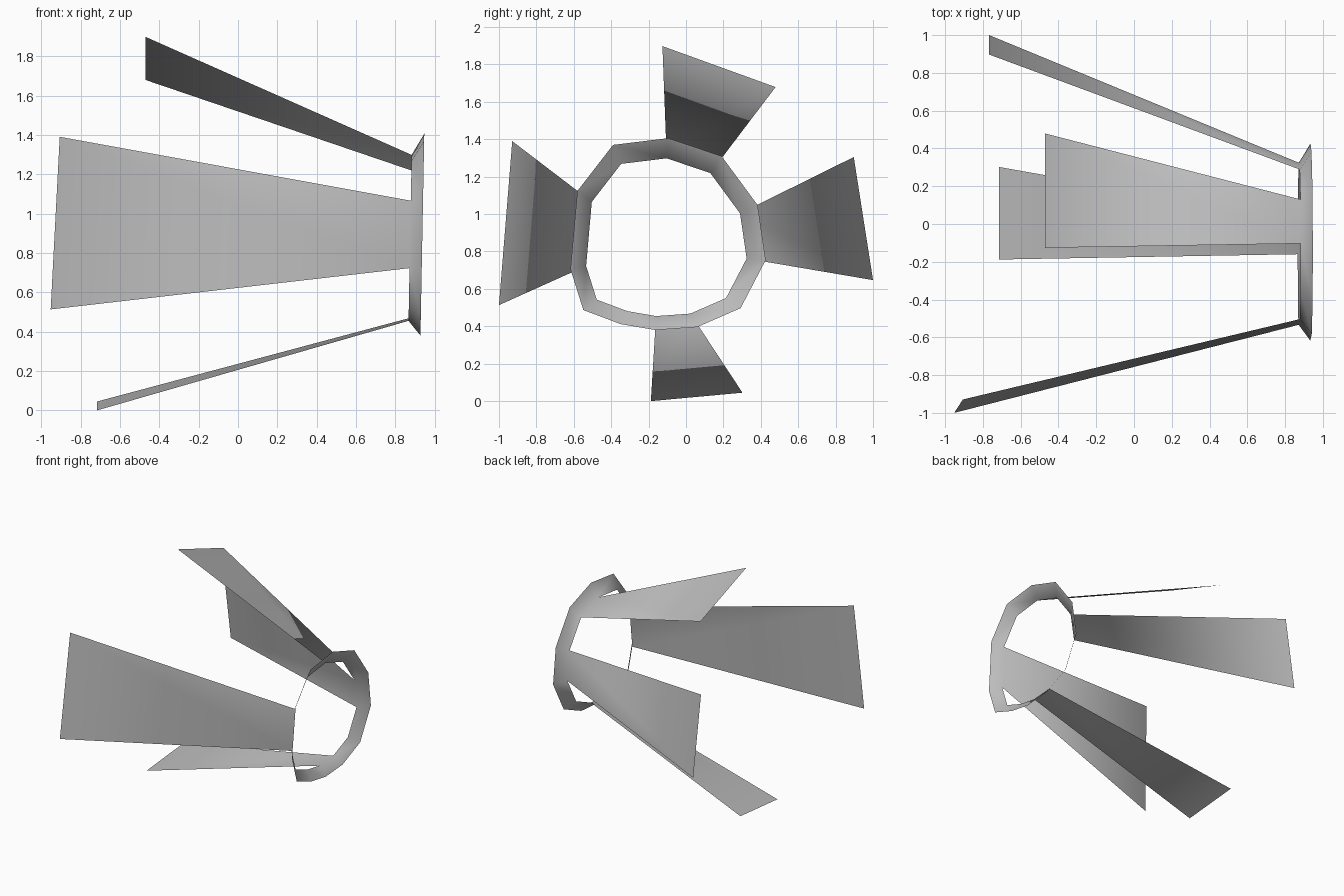
import bpy
import bmesh
from mathutils import Vector

default_cube = bpy.data.objects.get("Cube")
if default_cube:
    bpy.data.objects.remove(default_cube, do_unlink=True)

# One plain grey finish
grey = bpy.data.materials.new("plain_grey")
grey.use_nodes = True
colour = (0.5, 0.5, 0.5, 1)
grey.diffuse_color = colour
grey.node_tree.nodes["Principled BSDF"].inputs["Base Color"].default_value = colour

# Outer rim of the collar as (y, z), clockwise seen from +x
RIM = [(-.39, 1.37), (-.094, 1.406), (.19, 1.31), (.383, 1.048),
       (.426, .754), (.292, .497), (.06, .396), (-.163, .38),
       (-.35, .412), (-.549, .487), (-.618, .706), (-.581, 1.123)]
CENTRE = Vector((-.146, .8))
INNER_SCALE = .822

# Free end corners of each fin, keyed by the collar side it grows from
FIN_TIPS = {
    1: [(-.47, -.126, 1.898), (-.47, .479, 1.679)],
    3: [(-.767, .897, 1.305), (-.767, 1, .647)],
    6: [(-.716, .302, .045), (-.716, -.188, 0)],
    10: [(-.952, -1, .513), (-.906, -.929, 1.39)],
}


def rim_vertex(bm, point, scale, base_x):
    """Place a collar corner on a slightly tilted plane."""
    y, z = CENTRE + (Vector(point) - CENTRE) * scale
    return bm.verts.new((base_x + .019 * z, y, z))


bm = bmesh.new()

# Flared collar
outer = [rim_vertex(bm, point, 1, .92) for point in RIM]
inner = [rim_vertex(bm, point, INNER_SCALE, .858) for point in RIM]
for i in range(len(RIM)):
    j = (i + 1) % len(RIM)
    bm.faces.new((outer[i], outer[j], inner[j], inner[i]))

# Four widening fins growing from the collar's inner edge
for side, (first, second) in FIN_TIPS.items():
    tip_a, tip_b = bm.verts.new(first), bm.verts.new(second)
    bm.faces.new((inner[side], inner[side + 1], tip_b, tip_a))

# Soft shading runs across the collar and fins as one skin
for face in bm.faces:
    face.smooth = True

mesh = bpy.data.meshes.new("collar_with_fins")
bm.to_mesh(mesh)
bm.free()
mesh.materials.append(grey)
collar = bpy.data.objects.new("collar_with_fins", mesh)
bpy.context.collection.objects.link(collar)
